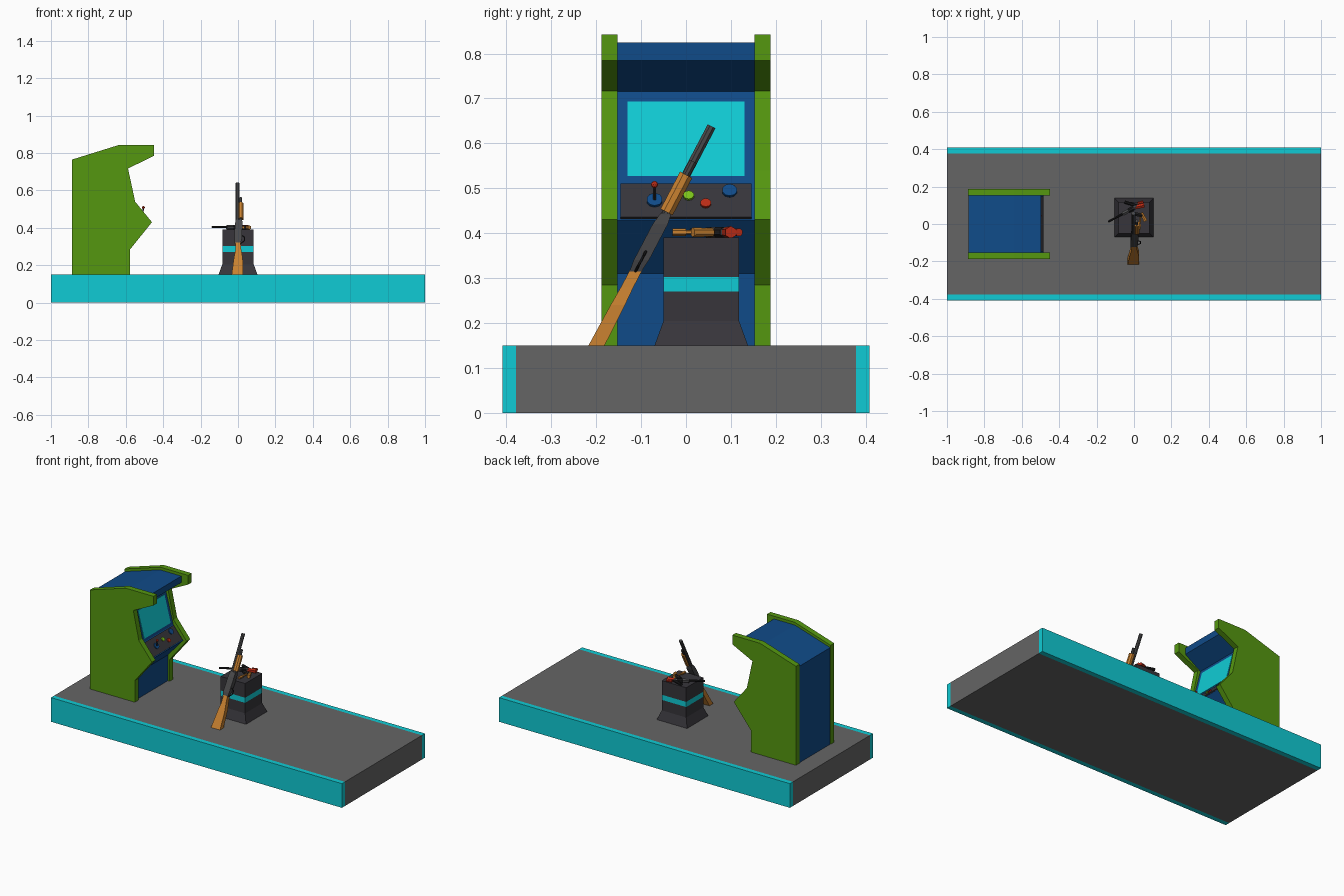
import bpy, bmesh, math
from mathutils import Vector

if "Cube" in bpy.data.objects:
    bpy.data.objects.remove(bpy.data.objects["Cube"])


def mat(name, r, g, b):
    m = bpy.data.materials.new(name)
    m.diffuse_color = (r, g, b, 1)
    m.use_nodes = True
    m.node_tree.nodes["Principled BSDF"].inputs["Base Color"].default_value = m.diffuse_color
    return m


CYAN = mat("cyan", .005, .60, .66)
GREY = mat("floor grey", .13, .13, .13)
GREEN = mat("cabinet green", .09, .31, .005)
BLUE = mat("cabinet blue", .005, .07, .25)
DARK = mat("charcoal", .038, .036, .043)
STEEL = mat("gun steel", .065, .065, .068)
WOOD = mat("orange wood", .58, .22, .03)
RED = mat("red", .5, .025, .008)
BLACK = mat("black", .012, .012, .013)
LIME = mat("lime", .2, .55, .01)


def finish(name, bm, *mats):
    bmesh.ops.recalc_face_normals(bm, faces=bm.faces)
    me = bpy.data.meshes.new(name)
    bm.to_mesh(me)
    bm.free()
    for m in mats:
        me.materials.append(m)
    ob = bpy.data.objects.new(name, me)
    bpy.context.collection.objects.link(ob)
    return ob


def loft(name, rings, *mats):
    """Closed solid through rings of equally many points."""
    bm = bmesh.new()
    rs = [[bm.verts.new(p) for p in ring] for ring in rings]
    for a, b in zip(rs, rs[1:]):
        for i in range(len(a)):
            j = (i + 1) % len(a)
            bm.faces.new((a[i], a[j], b[j], b[i]))
    bm.faces.new(rs[0])
    bm.faces.new(rs[-1])
    return finish(name, bm, *mats)


def prism(name, pts, y0, y1, m):
    return loft(name, [[(x, y, z) for x, z in pts] for y in (y0, y1)], m)


def box(name, x0, x1, y0, y1, z0, z1, m):
    return prism(name, [(x0, z0), (x1, z0), (x1, z1), (x0, z1)], y0, y1, m)


def rod(name, p, q, r, m, n=8, r2=None):
    p, q = Vector(p), Vector(q)
    rot = (q - p).to_track_quat('Z', 'Y')
    circle = [Vector((math.cos(t), math.sin(t), 0))
              for t in (2 * math.pi * (i + .5) / n for i in range(n))]
    return loft(name, [[c + rot @ (v * s) for v in circle]
                       for c, s in ((p, r), (q, r if r2 is None else r2))], m)


# display base with cyan long edges
box("base_floor", -1, 1, -.378, .378, 0, .15, GREY)
for s, side in ((-1, "front"), (1, "back")):
    box("base_edge_" + side, -1, 1, *sorted((s * .378, s * .408)), 0, .15, CYAN)

# arcade cabinet: side panels and inner body
side_profile = [(-.887, .15), (-.577, .15), (-.577, .285), (-.46, .43), (-.55, .54),
                (-.588, .717), (-.45, .785), (-.45, .842), (-.64, .842), (-.887, .765)]
body_profile = [(-.884, .15), (-.59, .15), (-.59, .31), (-.485, .428), (-.552, .51),
                (-.605, .715), (-.497, .785), (-.497, .825), (-.642, .825), (-.884, .75)]
for s, side in ((-1, "left"), (1, "right")):
    prism("cabinet_side_" + side, side_profile, *sorted((s * .153, s * .188)), GREEN)
prism("cabinet_body", body_profile, -.153, .153, BLUE)


def plate(name, a, b, z0, z1, y, t, m):
    """Thin plate on the sloping face from a to b between two heights."""
    a, b = Vector(a), Vector(b)
    d = b - a
    n = Vector((d.y, -d.x)).normalized()
    p, q = (a + d * (z - a.y) / d.y for z in (z0, z1))
    return prism(name, [p, p + n * t, q + n * t, q], -y, y, m)


plate("screen", (-.552, .51), (-.605, .715), .527, .692, .13, .003, CYAN)
plate("control_panel", (-.485, .428), (-.552, .51), .432, .507, .146, .006, DARK)

# buttons and joystick, along the control panel normal
NRM = Vector((.774, 0, .633))


def panel(y, z, h):
    return Vector((-.485 - (z - .428) * .817, y, z)) + NRM * h


for name, y, z, r, m in (("joystick_base", -.07, .468, .018, BLUE),
                         ("button_green", .006, .478, .012, LIME),
                         ("button_red", .044, .461, .012, RED),
                         ("button_blue", .097, .489, .017, BLUE)):
    rod(name, panel(y, z, 0), panel(y, z, .012), r, m, 10)
tip = panel(-.07, .468, .01) + Vector((.004, 0, .034))
rod("joystick_stick", panel(-.07, .468, .01), tip, .004, BLACK, 6)
bm = bmesh.new()
bmesh.ops.create_icosphere(bm, subdivisions=2, radius=.008)
bmesh.ops.translate(bm, verts=bm.verts, vec=tip)
finish("joystick_ball", bm, RED)

# pedestal with flared foot and cyan band
CY = .034
ped = loft("pedestal", [[(sx * h, CY + sy * h, z)
                         for sx, sy in ((-1, -1), (1, -1), (1, 1), (-1, 1))]
                        for h, z in ((.104, .15), (.084, .205), (.084, .27),
                                     (.084, .302), (.084, .39))], DARK, CYAN)
for f in ped.data.polygons:
    f.material_index = int(.27 < f.center.z < .302)


# shotgun leaning on the pedestal; its underside faces +x
def lean(z, x=0, dy=0):
    return Vector((x, .057 + (z - .638) * .525 + dy, z))


rod("shotgun_barrel", lean(.40, -.003), lean(.638, -.003), .0105, STEEL, 8)
rod("shotgun_magazine", lean(.40, .014), lean(.56, .014), .009, STEEL, 8)
rod("shotgun_bead", lean(.628, -.012), lean(.634, -.012), .003, BLACK, 6)
rod("shotgun_pump", lean(.447, .015), lean(.53, .015), .0165, WOOD, 8)


def slab(name, rows, m):
    """Leaning piece from rows of height, x range and half thickness."""
    return loft(name, [[lean(z, a, -h), lean(z, b, -h), lean(z, b, h), lean(z, a, h)]
                       for z, a, b, h in rows], m)


slab("shotgun_receiver", [(.315, -.018, .014, .013), (.34, -.02, .02, .017),
                          (.42, -.016, .024, .017), (.445, -.012, .022, .012)], STEEL)
slab("shotgun_stock", [(.15, -.034, .028, .018), (.24, -.022, .025, .016),
                       (.28, -.014, .018, .014), (.322, -.014, .013, .014)], WOOD)
guard = [lean(.36, .018), lean(.35, .036), lean(.33, .034), lean(.315, .012)]
for i in range(3):
    rod(f"trigger_guard_{i + 1}", guard[i], guard[i + 1], .003, BLACK, 6)

# small guns lying on the pedestal top
Z = .402
rod("pistol_barrel", (-.138, .012, Z + .003), (-.03, .07, Z + .003), .006, BLACK)
rod("pistol_frame", (-.06, .054, Z), (.015, .094, Z), .012, STEEL, 6)
rod("pistol_drum", (-.03, .07, Z), (.0, .086, Z), .0125, BLACK)
rod("pistol_grip", (.008, .09, Z), (.055, .1, Z), .012, RED, 6, .014)
rod("second_barrel", (-.05, .118, Z), (.02, .095, Z), .009, BLACK)
rod("second_frame", (.0, .055, Z), (.045, .045, Z), .011, BLACK, 6)
rod("second_grip", (.04, .06, Z), (.062, .015, Z), .009, WOOD, 6, .011)
rod("dart_shaft", (.03, -.015, Z), (.035, .06, Z), .005, WOOD, 6)
rod("dart_head", (.028, -.03, Z), (.03, .0, Z), .008, WOOD, 6)
rod("red_shell", (.02, .11, Z), (.05, .118, Z), .009, RED)
